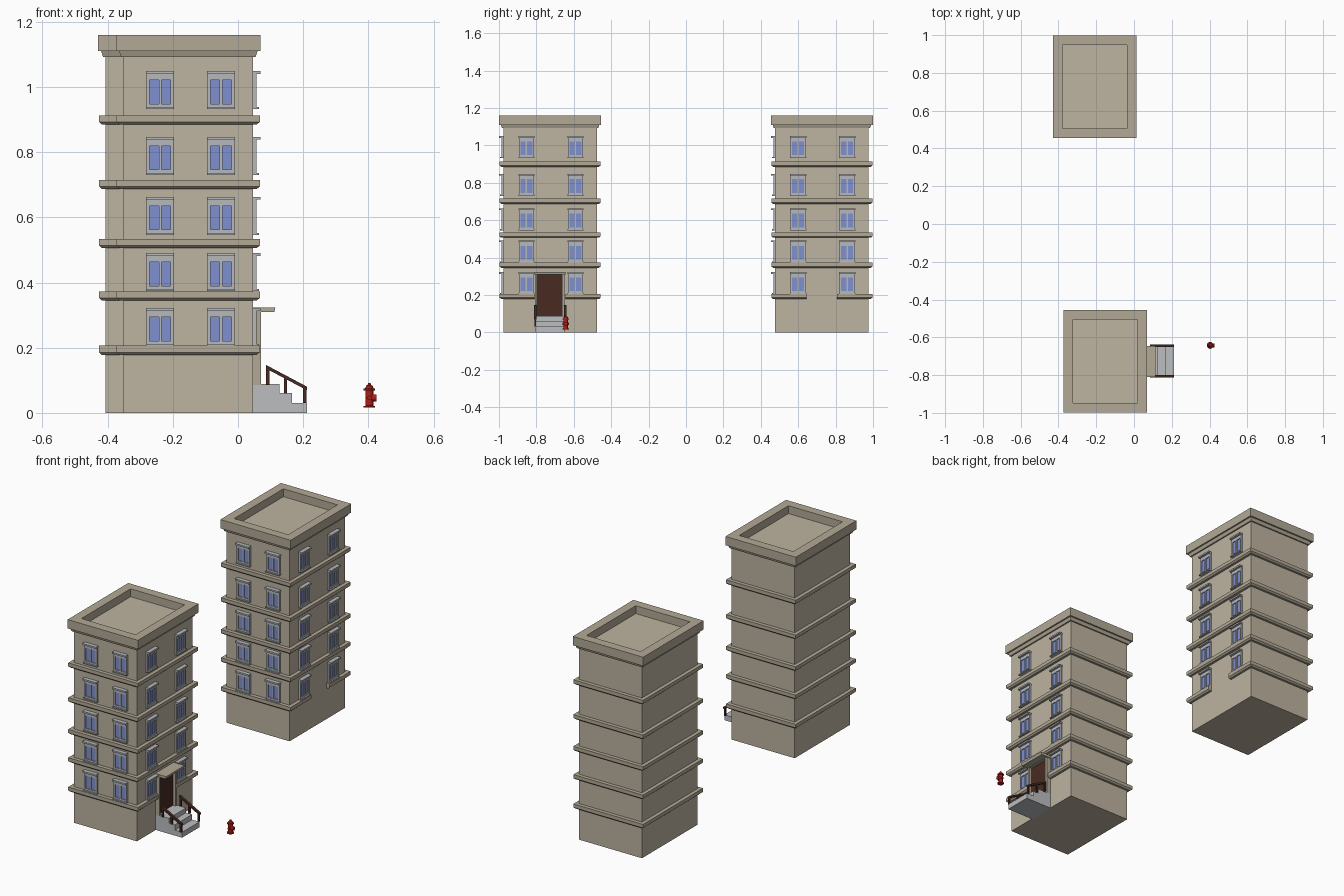
import bpy, bmesh, math
from mathutils import Matrix, Vector

cube = bpy.data.objects.get("Cube")
if cube:
    bpy.data.objects.remove(cube, do_unlink=True)


def material(name, r, g, b):
    m = bpy.data.materials.new(name)
    m.use_nodes = True
    m.diffuse_color = (r, g, b, 1)
    m.node_tree.nodes["Principled BSDF"].inputs["Base Color"].default_value = (r, g, b, 1)
    return m


WALL = material("tan wall", 0.51, 0.455, 0.355)
TRIM = material("tan trim", 0.45, 0.40, 0.31)
FRAME = material("grey frame", 0.47, 0.48, 0.50)
GLASS = material("blue glass", 0.21, 0.28, 0.63)
STONE = material("grey stone", 0.50, 0.51, 0.53)
WOOD = material("dark brown wood", 0.065, 0.024, 0.016)
RED = material("hydrant red", 0.45, 0.012, 0.007)


def finish(name, bm, mat):
    bmesh.ops.recalc_face_normals(bm, faces=bm.faces[:])
    me = bpy.data.meshes.new(name)
    bm.to_mesh(me)
    bm.free()
    me.materials.append(mat)
    ob = bpy.data.objects.new(name, me)
    bpy.context.collection.objects.link(ob)
    return ob


def box(bm, x, y, z):
    """Add a box from three (low, high) ranges."""
    lo, hi = zip(*(sorted(r) for r in (x, y, z)))
    centre = [(a + b) / 2 for a, b in zip(lo, hi)]
    size = [b - a for a, b in zip(lo, hi)]
    return bmesh.ops.create_cube(bm, size=1, matrix=Matrix.Translation(centre) @ Matrix.Diagonal((*size, 1)))["verts"]


def sweep(name, stations, profile, mat, closed=True):
    """Carry an (overhang, height) profile around the walls."""
    bm = bmesh.new()
    rings = [[bm.verts.new((x + dx * o, y + dy * o, z)) for o, z in profile]
             for x, y, dx, dy in stations]
    n = len(profile)
    for i in range(len(rings) if closed else len(rings) - 1):
        a, b = rings[i], rings[(i + 1) % len(rings)]
        for j in range(n):
            k = (j + 1) % n
            bm.faces.new((a[j], a[k], b[k], b[j]))
    if not closed:
        bm.faces.new(rings[0])
        bm.faces.new(rings[-1])
    return finish(name, bm, mat)


# Shared building measurements
X0, X1, Y0, Y1 = -0.351, 0.046, -0.976, -0.477
GAP = (-0.81, -0.645)
BANDS = [0.178, 0.345, 0.506, 0.687, 0.885]
SILLS = [0.205, 0.374, 0.546, 0.73, 0.932]
FRONT_WINDOWS, SIDE_WINDOWS = (-0.239, -0.052), (-0.853, -0.591)


def windows(name, dx, dy):
    frames, panes = bmesh.new(), bmesh.new()

    def place(bm, side, u, d, z):
        if side:
            box(bm, [X1 + dx + v for v in d], [dy + v for v in u], z)
        else:
            box(bm, [dx + v for v in u], [Y0 + dy - v for v in d], z)

    spots = [(False, u) for u in FRONT_WINDOWS] + [(True, u) for u in SIDE_WINDOWS]
    for side, u in spots:
        for z in SILLS:
            depth = (-0.004, 0.010)
            # jambs, mullion, rails
            for a, b in ((-0.041, -0.032), (-0.004, 0.004), (0.032, 0.041)):
                place(frames, side, (u + a, u + b), depth, (z + 0.004, z + 0.110))
            place(frames, side, (u - 0.04, u + 0.04), depth, (z + 0.004, z + 0.016))
            place(frames, side, (u - 0.04, u + 0.04), depth, (z + 0.089, z + 0.110))
            # projecting sill and lintel
            place(frames, side, (u - 0.043, u + 0.043), (-0.004, 0.018), (z, z + 0.006))
            place(frames, side, (u - 0.043, u + 0.043), (-0.004, 0.023), (z + 0.108, z + 0.117))
            for a, b in ((-0.033, -0.003), (0.003, 0.033)):
                place(panes, side, (u + a, u + b), (-0.002, 0.005), (z + 0.015, z + 0.09))
    finish(name + "_window_frames", frames, FRAME)
    finish(name + "_window_glass", panes, GLASS)


def building(name, dx, dy):
    x0, x1, y0, y1 = X0 + dx, X1 + dx, Y0 + dy, Y1 + dy
    bm = bmesh.new()
    box(bm, (x0, x1), (y0, y1), (0, 1.115))
    finish(name + "_walls", bm, WALL)
    corners = [(x1, y1, 1, 1), (x0, y1, -1, 1), (x0, y0, -1, -1), (x1, y0, 1, -1)]
    # Floor bands, the lowest left open at the doorway
    for i, z in enumerate(BANDS):
        profile = [(-0.005, z), (0.012, z), (0.021, z + 0.008), (0.021, z + 0.028), (-0.005, z + 0.028)]
        path = corners
        if i == 0:
            path = [(x1, GAP[1] + dy, 1, 0)] + corners + [(x1, GAP[0] + dy, 1, 0)]
        sweep(f"{name}_floor_band_{i + 1}", path, profile, TRIM, closed=i > 0)
    # Cornice and parapet
    sweep(name + "_parapet", corners,
          [(-0.028, 1.092), (0.008, 1.092), (0.014, 1.11), (0.023, 1.11), (0.023, 1.16), (-0.028, 1.16)], TRIM)
    windows(name, dx, dy)


building("front_building", 0, 0)
building("back_building", -0.055, 1.453)

# Doorway: jambs, head, leaf and canopy
bm = bmesh.new()
for y in ((-0.808, -0.797), (-0.663, -0.650)):
    box(bm, (X1 - 0.005, 0.071), y, (0.085, 0.315))
box(bm, (X1 - 0.005, 0.071), (-0.808, -0.650), (0.308, 0.318))
finish("door_frame", bm, TRIM)
bm = bmesh.new()
box(bm, (X1 - 0.005, 0.054), (-0.8, -0.66), (0.086, 0.31))
finish("door", bm, WOOD)
bm = bmesh.new()
for v in box(bm, (X1, 0.115), (-0.811, -0.645), (0.309, 0.324)):
    if v.co.z < 0.315 and v.co.x > 0.1:
        v.co.x -= 0.004
finish("door_canopy", bm, TRIM)

# Entrance steps
bm = bmesh.new()
for x, z in ((0.128, 0.088), (0.166, 0.061), (0.212, 0.031)):
    box(bm, (X1 - 0.005, x), (-0.806, -0.650), (0, z))
finish("entrance_steps", bm, STONE)

# Handrails on both sides of the steps
bm = bmesh.new()
for y in (-0.806, -0.645):
    for x, low, high in ((0.091, 0.086, 0.138), (0.146, 0.060, 0.108), (0.205, 0.030, 0.077)):
        box(bm, (x - 0.005, x + 0.005), (y - 0.005, y + 0.005), (low, high))
    for v in box(bm, (0.086, 0.212), (y - 0.007, y + 0.007), (0.136, 0.147)):
        v.co.z -= (v.co.x - 0.086) * 0.53
finish("handrails", bm, WOOD)

# Fire hydrant: turned body plus outlets
HX, HY = 0.403, -0.643
bm = bmesh.new()
SIDES = 12
rings = []
for r, z in ((0.018, 0.016), (0.018, 0.021), (0.012, 0.022), (0.012, 0.068), (0.018, 0.069),
             (0.018, 0.074), (0.013, 0.075), (0.010, 0.083), (0.005, 0.086), (0.004, 0.092)):
    rings.append([bm.verts.new((HX + r * math.cos(t), HY + r * math.sin(t), z))
                  for t in (math.tau * i / SIDES for i in range(SIDES))])
for a, b in zip(rings, rings[1:]):
    for i in range(SIDES):
        j = (i + 1) % SIDES
        bm.faces.new((a[i], a[j], b[j], b[i]))
bm.faces.new(rings[0])
bm.faces.new(rings[-1])
for direction, radius, reach in (((1, 0, 0), 0.011, 0.022), ((0, 1, 0), 0.007, 0.017), ((0, -1, 0), 0.007, 0.017)):
    d = Vector(direction)
    turn = d.to_track_quat("Z", "Y").to_matrix().to_4x4()
    spot = Matrix.Translation(Vector((HX, HY, 0.046)) + d * reach / 2)
    bmesh.ops.create_cone(bm, cap_ends=True, segments=SIDES, radius1=radius, radius2=radius,
                          depth=reach, matrix=spot @ turn)
hydrant = finish("fire_hydrant", bm, RED)
bpy.ops.object.select_all(action="DESELECT")
hydrant.select_set(True)
bpy.context.view_layer.objects.active = hydrant
bpy.ops.object.shade_smooth_by_angle(angle=math.radians(35))
